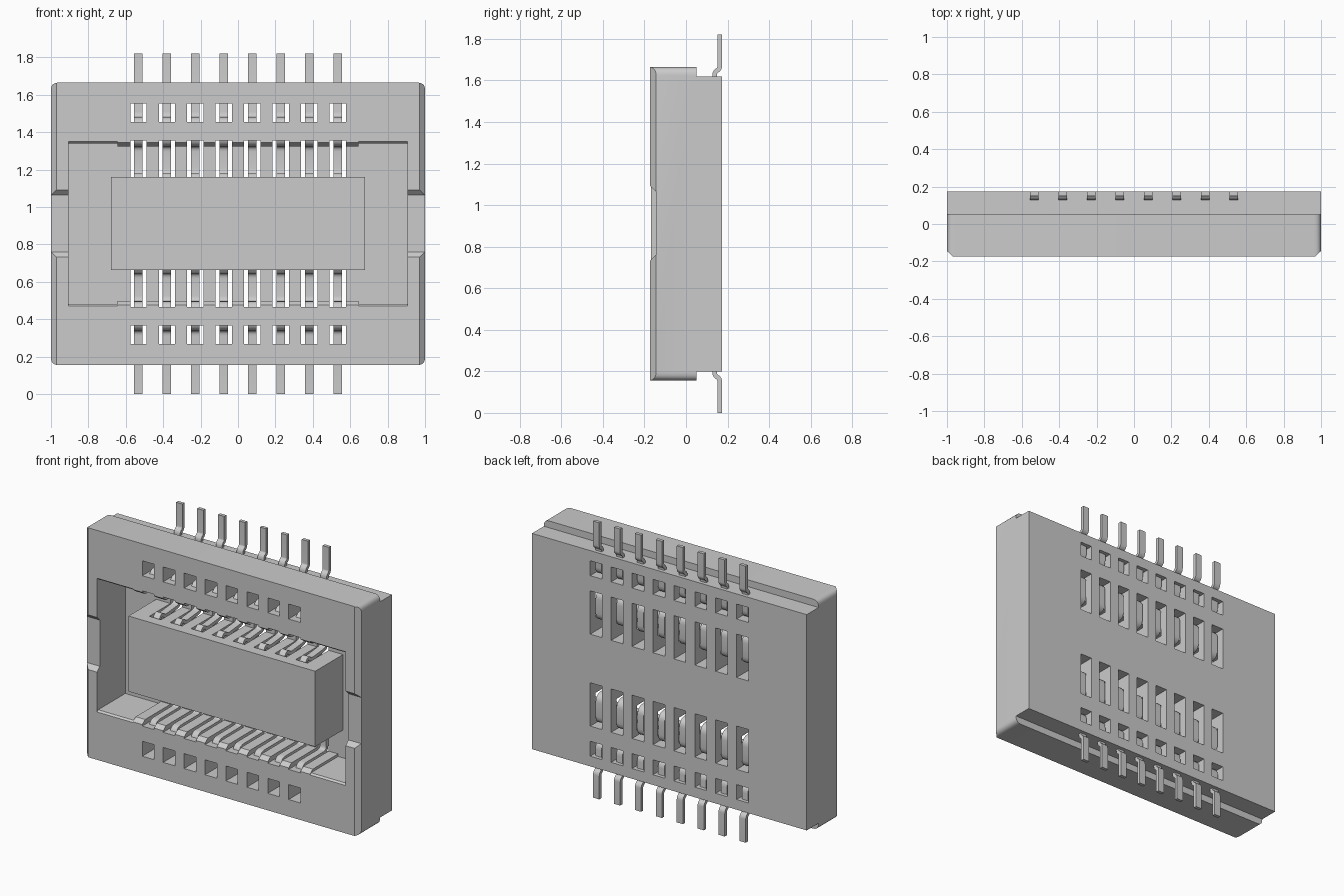
import bpy, bmesh
from mathutils import Vector

if "Cube" in bpy.data.objects:
    bpy.data.objects.remove(bpy.data.objects["Cube"])

ZC = 0.91                                   # mirror plane between the two pin rows
PINS = [-0.533 + i * 0.1523 for i in range(8)]
PLACE = {'X': lambda a, b, t: (t, a, b),    # profile in y,z
         'Y': lambda a, b, t: (a, t, b),    # profile in x,z
         'Z': lambda a, b, t: (a, b, t)}    # profile in x,y


def prism(bm, pts, axis, t0, t1):
    """Extrude a closed profile along an axis."""
    lo = [bm.verts.new(PLACE[axis](a, b, t0)) for a, b in pts]
    hi = [bm.verts.new(PLACE[axis](a, b, t1)) for a, b in pts]
    n = len(pts)
    bm.faces.new(lo)
    bm.faces.new(hi[::-1])
    for i in range(n):
        bm.faces.new((lo[i], hi[i], hi[(i + 1) % n], lo[(i + 1) % n]))


def rect(a0, a1, b0, b1):
    return [(a0, b0), (a1, b0), (a1, b1), (a0, b1)]


def finish(name, *prisms):
    bm = bmesh.new()
    for p in prisms:
        prism(bm, *p)
    bmesh.ops.recalc_face_normals(bm, faces=bm.faces)
    me = bpy.data.meshes.new(name)
    bm.to_mesh(me)
    bm.free()
    ob = bpy.data.objects.new(name, me)
    bpy.context.collection.objects.link(ob)
    return ob


def boolean(target, op, *prisms):
    tool = finish("cutter", *prisms)
    tool.hide_render = True
    m = target.modifiers.new("bool", 'BOOLEAN')
    m.operation, m.object, m.solver = op, tool, 'EXACT'
    bpy.context.view_layer.objects.active = target
    bpy.ops.object.modifier_apply(modifier=m.name)
    bpy.data.objects.remove(tool, do_unlink=True)


def fillet(pts, r, closed=False, n=5):
    """Round the corners of a 2D polyline."""
    v = [Vector(p) for p in pts]
    out = []
    for i, p in enumerate(v):
        if not closed and i in (0, len(v) - 1):
            out.append(p)
            continue
        a, b = v[i - 1] - p, v[(i + 1) % len(v)] - p
        d = min(r, a.length * 0.48, b.length * 0.48)
        s, e = p + a.normalized() * d, p + b.normalized() * d
        for k in range(n + 1):
            t = k / n
            out.append(s * (1 - t) ** 2 + p * 2 * t * (1 - t) + e * t * t)
    return out


def ribbon(path, half):
    """Thicken an open 2D path into a closed profile."""
    left, right = [], []
    for i, p in enumerate(path):
        d = (path[min(i + 1, len(path) - 1)] - path[max(i - 1, 0)]).normalized()
        nrm = Vector((-d.y, d.x)) * half
        left.append(tuple(p + nrm))
        right.append(tuple(p - nrm))
    return left + right[::-1]


def flip(pts):
    return [(a, 2 * ZC - b) for a, b in pts]


# housing: rounded front block plus a shorter rear block
outline = [tuple(p) for p in fillet(rect(-1, 1, 0.155, 1.665), 0.04, True)]
housing = finish("housing", (outline, 'Y', -0.173, 0.05))
boolean(housing, 'UNION', (rect(-1, 1, 0.2, 1.62), 'Y', 0.03, 0.173))

# chamfered front side edges
boolean(housing, 'DIFFERENCE', *[
    ([(s * 0.97, -0.173), (s * 1.01, -0.1347), (s * 1.1, -0.3), (s * 0.97, -0.3)], 'Z', -0.1, 2)
    for s in (-1, 1)])

# mating pocket: narrower centre, wider ends, with chamfered mouth
def pocket(h, mouth, depth):
    half = [(0.12, h), (-0.173 + depth, h), (-0.173, mouth), (-0.3, mouth)]
    return [(y, ZC + z) for y, z in half] + [(y, ZC - z) for y, z in half[::-1]]

boolean(housing, 'DIFFERENCE', (pocket(0.413, 0.435, 0.03), 'X', -0.7, 0.7))
for s in (-1, 1):
    x0, x1 = sorted((s * 0.645, s * 0.905))
    boolean(housing, 'DIFFERENCE', (pocket(0.43, 0.44, 0.012), 'X', x0, x1))

# shallow sloped side notches
notch = [(-0.145, 0.76), (-0.173, 0.732), (-0.3, 0.732),
         (-0.3, 1.092), (-0.173, 1.092), (-0.145, 1.064)]
boolean(housing, 'DIFFERENCE', (notch, 'X', -1.1, -0.85), (notch, 'X', 0.85, 1.1))

# central island
boolean(housing, 'UNION', (rect(-0.68, 0.68, 0.663, 1.16), 'Y', -0.168, 0.15))

# contact slots (reaching under the island top) and inspection windows
slot = [(-0.3, 1.163), (-0.1, 1.163), (-0.1, 1.07), (0.3, 1.07), (0.3, 1.355), (-0.3, 1.355)]
window = rect(-0.3, 0.3, 1.455, 1.553)
cuts = []
for x in PINS:
    for prof in (slot, window):
        for p in (prof, flip(prof)):
            cuts.append((p, 'X', x - 0.043, x + 0.043))
boolean(housing, 'DIFFERENCE', *cuts)

# bent spring contacts with solder tails
path = fillet([(0.162, 1.82), (0.162, 1.655), (0.138, 1.64), (0.138, 1.47),
               (-0.12, 1.47), (-0.12, 1.335), (0.135, 1.335), (0.135, 1.165),
               (-0.03, 1.15), (-0.06, 1.175), (-0.088, 1.14)], 0.04)
profile = ribbon(path, 0.011)
for row, prof in (("upper", profile), ("lower", flip(profile))):
    for i, x in enumerate(PINS):
        finish(f"{row}_contact_{i + 1}", (prof, 'X', x - 0.0225, x + 0.0225))

# smooth shading on curved parts only
for ob in bpy.context.collection.objects:
    ob.select_set(True)
bpy.context.view_layer.objects.active = housing
bpy.ops.object.shade_smooth_by_angle(angle=0.5)
